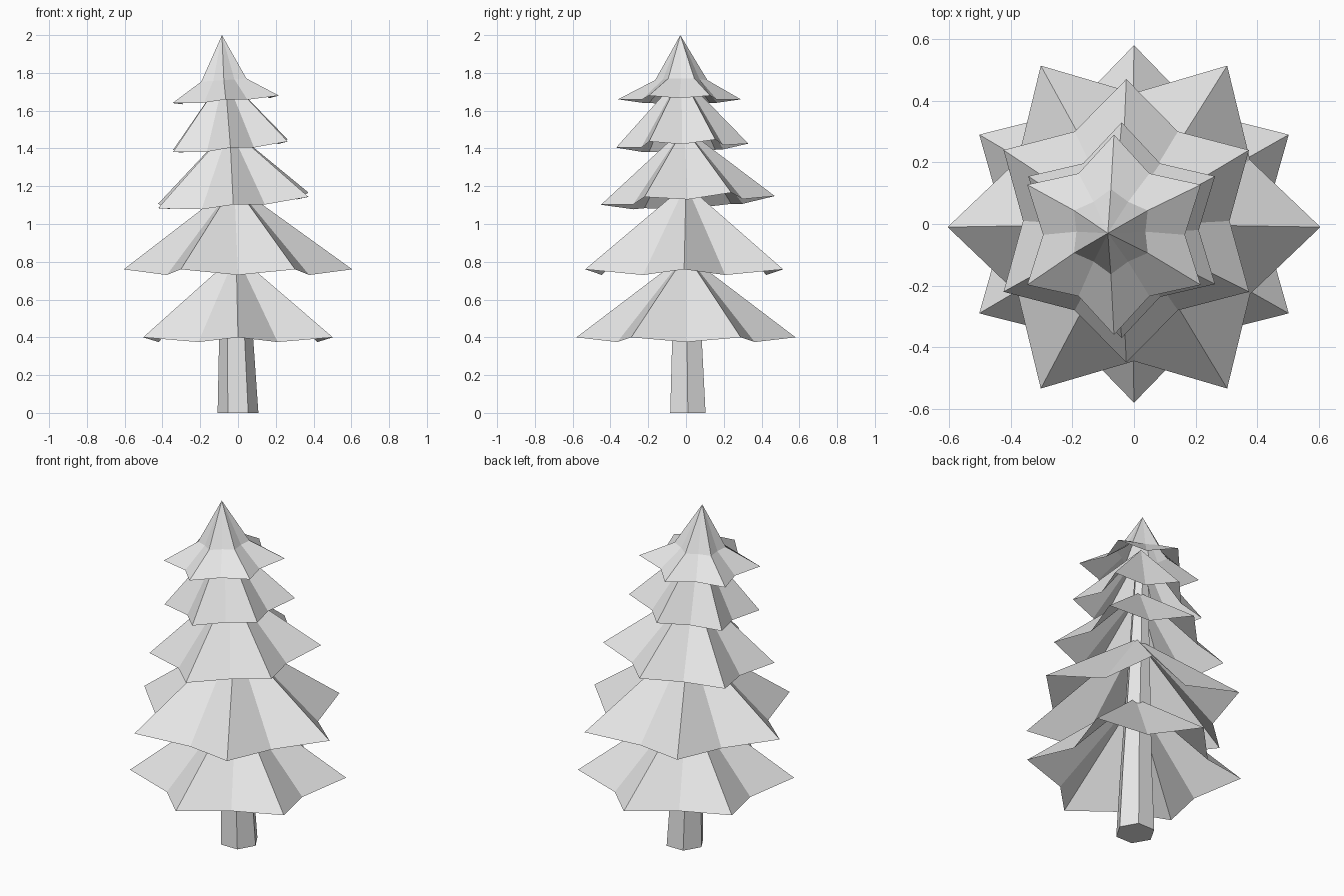
import bpy
import bmesh
from math import cos, sin, radians

old = bpy.data.objects.get("Cube")
if old:
    bpy.data.objects.remove(old, do_unlink=True)

grey = bpy.data.materials.new("plain_grey")
grey.use_nodes = True
colour = (0.8, 0.8, 0.8, 1)
grey.diffuse_color = colour
grey.node_tree.nodes["Principled BSDF"].inputs["Base Color"].default_value = colour


def finish(name, bm):
    bmesh.ops.recalc_face_normals(bm, faces=bm.faces[:])
    mesh = bpy.data.meshes.new(name)
    bm.to_mesh(mesh)
    bm.free()
    mesh.materials.append(grey)
    bpy.context.collection.objects.link(bpy.data.objects.new(name, mesh))


def star_ring(bm, centre, outer, inner, drop, start, tilt):
    """Six-pointed ring whose valleys hang lower than its tips."""
    ring = []
    for i in range(12):
        r = inner if i % 2 else outer
        a = radians(start + 30 * i)
        dx, dy = r * cos(a), r * sin(a)
        z = centre[2] + tilt[0] * dx + tilt[1] * dy - (drop if i % 2 else 0)
        ring.append(bm.verts.new((centre[0] + dx, centre[1] + dy, z)))
    return ring


def bridge(bm, low, high):
    n = len(low)
    for i in range(n):
        j = (i + 1) % n
        bm.faces.new((low[i], low[j], high[j], high[i]))


def tier(name, rings, apex, start, tilt=(0, 0)):
    """Open pleated skirt through its rings up to a tip."""
    bm = bmesh.new()
    loops = [star_ring(bm, *ring, start, tilt) for ring in rings]
    for low, high in zip(loops, loops[1:]):
        bridge(bm, low, high)
    tip = bm.verts.new(apex)
    top = loops[-1]
    for i in range(12):
        bm.faces.new((top[i], top[(i + 1) % 12], tip))
    finish(name, bm)


# Branch tiers, bottom to top: centre, tip radius, valley radius, valley drop
tier("branch_tier_bottom", [((0, 0, 0.40), 0.58, 0.42, 0.025)],
     (-0.01, 0, 0.84), 30)
tier("branch_tier_lower", [((0, -0.01, 0.76), 0.605, 0.435, 0.03)],
     (-0.02, 0, 1.21), 0)
tier("branch_tier_middle", [((-0.025, 0.01, 1.125), 0.46, 0.335, 0.02)],
     (-0.045, -0.01, 1.51), 30, (0.075, 0.05))
tier("branch_tier_upper", [((-0.04, -0.02, 1.415), 0.35, 0.25, 0.015)],
     (-0.07, -0.025, 1.79), 30, (0.09, 0.03))
tier("branch_tier_top", [((-0.065, -0.035, 1.66), 0.325, 0.23, 0.01),
                         ((-0.075, -0.025, 1.762), 0.138, 0.112, 0)],
     (-0.085, -0.03, 2.0), 30, (0.07, 0))

# Tapered, gently leaning six-sided trunk
bm = bmesh.new()
sections = []
for x, y, z, r in [(0, 0.01, 0, 0.108), (-0.01, 0.005, 0.4, 0.09),
                   (-0.07, -0.02, 1.7, 0.035)]:
    sections.append([bm.verts.new((x + r * cos(radians(60 * i)),
                                   y + r * sin(radians(60 * i)), z))
                     for i in range(6)])
for low, high in zip(sections, sections[1:]):
    bridge(bm, low, high)
bm.faces.new(sections[0][::-1])
bm.faces.new(sections[-1])
finish("trunk", bm)
